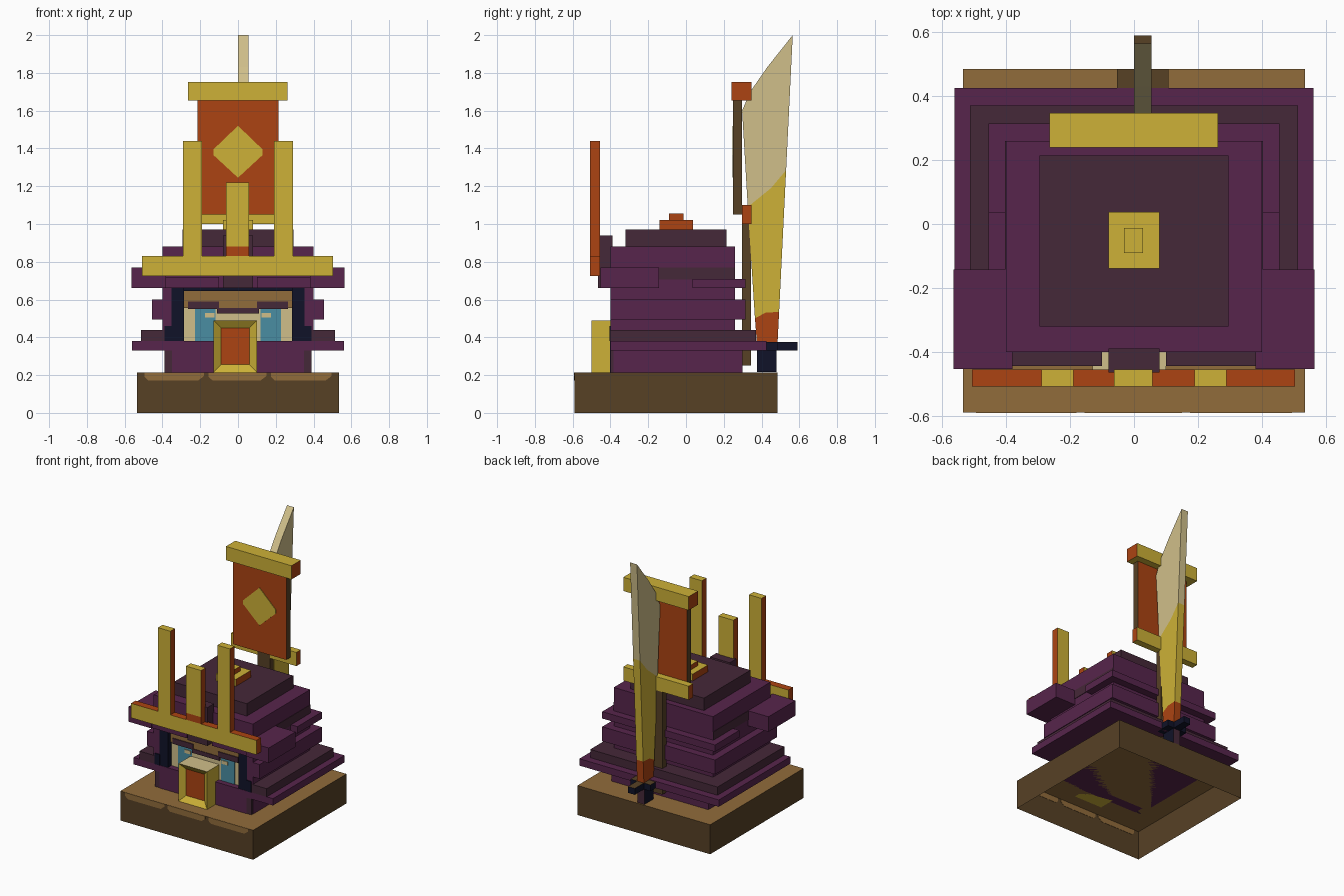
import bpy, bmesh
from mathutils import Vector

cube = bpy.data.objects.get("Cube")
if cube:
    bpy.data.objects.remove(cube, do_unlink=True)


def linear(c):
    c /= 255
    return c / 12.92 if c <= 0.04045 else ((c + 0.055) / 1.055) ** 2.4


def material(name, r, g, b):
    m = bpy.data.materials.new(name)
    col = (linear(r), linear(g), linear(b), 1)
    m.use_nodes = True
    m.diffuse_color = col
    bsdf = next(n for n in m.node_tree.nodes if n.type == 'BSDF_PRINCIPLED')
    bsdf.inputs["Base Color"].default_value = col
    return m


GOLD = material("gold", 205, 177, 55)
ORANGE = material("burnt_orange", 172, 68, 18)
PURPLE = material("purple", 87, 37, 76)
PLUM = material("dark_plum", 69, 40, 56)
NAVY = material("navy", 16, 18, 40)
TAN = material("tan_brown", 145, 108, 59)
BROWN = material("dark_brown", 87, 65, 37)
CREAM = material("cream", 208, 191, 138)
TEAL = material("teal", 74, 141, 162)


def finish(name, bm, mat, rules):
    """Colour faces by the direction they point in, then link the object."""
    bmesh.ops.recalc_face_normals(bm, faces=bm.faces)
    mesh = bpy.data.meshes.new(name)
    mesh.materials.append(mat)
    ways = {"x": (1, 0, 0), "-x": (-1, 0, 0), "y": (0, 1, 0),
            "-y": (0, -1, 0), "z": (0, 0, 1), "-z": (0, 0, -1)}
    for i, (way, m) in enumerate(rules.items(), 1):
        mesh.materials.append(m)
        for f in bm.faces:
            if f.normal.dot(Vector(ways[way])) > 0.9:
                f.material_index = i
    bm.to_mesh(mesh)
    bm.free()
    ob = bpy.data.objects.new(name, mesh)
    bpy.context.scene.collection.objects.link(ob)
    return ob


def prism(name, pts, axis, lo, hi, mat, rules={}):
    """Extrude a 2D outline along an axis (x: y,z / y: x,z / z: x,y)."""
    bm = bmesh.new()
    k = "xyz".index(axis)

    def place(p):
        v = list(p)
        v.insert(k, lo)
        return v
    face = bm.faces.new([bm.verts.new(place(p)) for p in pts])
    out = bmesh.ops.extrude_face_region(bm, geom=[face])
    shift = Vector((0, 0, 0))
    shift[k] = hi - lo
    bmesh.ops.translate(bm, vec=shift, verts=[g for g in out["geom"] if isinstance(g, bmesh.types.BMVert)])
    if len(bm.faces) == len(pts) + 1:
        bm.faces.new([v for v in bm.verts if abs(v.co[k] - lo) < 1e-6])
    return finish(name, bm, mat, rules)


def box(name, x, y, z, mat, rules={}):
    pts = [(x[0], y[0]), (x[1], y[0]), (x[1], y[1]), (x[0], y[1])]
    return prism(name, pts, "z", z[0], z[1], mat, rules)


def pair(name, x, y, z, mat, rules={}):
    box("left_" + name, x, y, z, mat, rules)
    box("right_" + name, (-x[1], -x[0]), y, z, mat, rules)


def tier(name, hx, back, z, mat, front=-0.40, rules={}):
    """Helmet layer with an opening at the front for the face."""
    n, d = 0.35, -0.34
    pts = [(-hx, front), (-n, front), (-n, d), (n, d), (n, front),
           (hx, front), (hx, back), (-hx, back)]
    prism(name, pts, "z", z[0], z[1], mat, rules)


# Hollow wooden base, open underneath
base = box("base", (-0.535, 0.535), (-0.59, 0.485), (0, 0.215), BROWN, {"z": TAN})
bm = bmesh.new()
bm.from_mesh(base.data)
bmesh.ops.delete(bm, geom=[f for f in bm.faces if f.normal.z < -0.9], context='FACES_ONLY')
bm.to_mesh(base.data)
bm.free()

# Worn edge patches on the base front
for i, (a, b) in enumerate([(-0.495, -0.18), (-0.155, 0.15), (0.175, 0.495)]):
    prism("base_patch_%d" % i, [(a, 0.214), (a, 0.19), (a + 0.02, 0.172), (b - 0.03, 0.172),
          (b, 0.195), (b, 0.214)], "y", -0.592, -0.588, TAN)

# Neck and jaw
box("neck_guard", (-0.39, 0.39), (-0.385, 0.30), (0.215, 0.33), PURPLE, {"-y": PLUM})
pair("jaw_edge", (0.345, 0.388), (-0.40, -0.38), (0.215, 0.33), PLUM)
box("jaw", (-0.35, 0.35), (-0.403, -0.33), (0.215, 0.38), PURPLE)

# Stacked helmet tiers
tier("lower_flange", 0.562, 0.425, (0.33, 0.38), PURPLE)
tier("second_flange", 0.513, 0.37, (0.38, 0.44), PLUM, -0.402)
tier("helmet_wall", 0.40, 0.26, (0.38, 0.66), PURPLE)
tier("middle_flange", 0.455, 0.315, (0.495, 0.60), PURPLE)
box("helmet_crown", (-0.40, 0.40), (-0.40, 0.26), (0.66, 0.88), PURPLE)
box("rear_flange", (-0.455, 0.455), (0.035, 0.315), (0.66, 0.71), PURPLE)
pair("side_band", (0.398, 0.403), (-0.145, 0.26), (0.705, 0.77), PLUM)
box("helmet_cap", (-0.295, 0.295), (-0.32, 0.215), (0.88, 0.97), PLUM)

# Front brim
pair("brim_wing", (0.38, 0.565), (-0.453, -0.143), (0.66, 0.77), PURPLE)
pair("brim_front", (0.10, 0.38), (-0.445, -0.39), (0.66, 0.72), PURPLE, {"z": PLUM})
box("brim_center", (-0.08, 0.08), (-0.465, -0.39), (0.66, 0.94), PLUM)

# Top ornament
box("knob_base", (-0.08, 0.08), (-0.14, 0.037), (0.97, 1.02), ORANGE, {"z": GOLD, "-y": GOLD, "y": GOLD})
box("knob_tip", (-0.032, 0.028), (-0.09, -0.012), (1.02, 1.055), ORANGE, {"z": GOLD, "-y": GOLD, "y": GOLD})

# Face inside the opening
pair("cheek_lining", (0.285, 0.352), (-0.401, -0.335), (0.38, 0.66), NAVY)
pair("cheek_corner", (0.35, 0.39), (-0.406, -0.40), (0.38, 0.46), NAVY)
box("face", (-0.30, 0.30), (-0.36, -0.33), (0.38, 0.56), CREAM)
box("forehead", (-0.285, 0.285), (-0.37, -0.33), (0.555, 0.645), TAN)
box("lining_top", (-0.30, 0.30), (-0.39, -0.33), (0.645, 0.665), NAVY)
pair("brow", (0.10, 0.265), (-0.376, -0.355), (0.55, 0.59), PLUM)
box("brow_bridge", (-0.11, 0.11), (-0.374, -0.355), (0.525, 0.555), PLUM)
pair("eye", (0.118, 0.227), (-0.364, -0.357), (0.38, 0.55), TEAL)
pair("eye_glint", (0.125, 0.175), (-0.368, -0.362), (0.505, 0.53), CREAM)

# Mouth frame with a sunken panel
mouth = box("mouth_frame", (-0.13, 0.10), (-0.50, -0.36), (0.215, 0.49), GOLD, {"z": CREAM})
mouth.data.materials.append(ORANGE)
bm = bmesh.new()
bm.from_mesh(mouth.data)
bm.normal_update()
panel = next(f for f in bm.faces if f.normal.y < -0.9)
bmesh.ops.inset_region(bm, faces=[panel], thickness=0.057)
bmesh.ops.translate(bm, vec=(0, 0.03, 0), verts=panel.verts[:])
panel.material_index = 2
bm.to_mesh(mouth.data)
bm.free()

# Forehead crest
SIDES = {"x": ORANGE, "-x": ORANGE}
Y = (-0.508, -0.455)
box("crest_bar", (-0.507, 0.503), Y, (0.725, 0.83), GOLD, {**SIDES, "z": ORANGE})
pair("crest_post", (0.19, 0.29), Y, (0.83, 1.44), GOLD, SIDES)
box("crest_center_foot", (-0.063, 0.058), Y, (0.83, 0.88), ORANGE)
box("crest_center", (-0.063, 0.058), Y, (0.88, 1.22), GOLD, SIDES)

# Banner
box("banner_pole", (-0.05, 0.05), (0.296, 0.343), (0.25, 1.05), BROWN)
box("banner_cloth", (-0.215, 0.215), (0.25, 0.296), (1.05, 1.66), ORANGE, {"x": BROWN, "-x": BROWN})
box("banner_top_bar", (-0.265, 0.263), (0.24, 0.347), (1.653, 1.753), GOLD, SIDES)
box("banner_low_bar", (-0.265, 0.263), (0.296, 0.347), (1.0, 1.10), GOLD, SIDES)
prism("banner_diamond", [(0, 1.245), (0.13, 1.365), (0.13, 1.395), (0, 1.52),
      (-0.13, 1.395), (-0.13, 1.365)], "y", 0.246, 0.252, GOLD)

# Sword on the back
X0, X1 = 0.0, 0.055
box("sword_grip", (X0, X1), (0.375, 0.48), (0.217, 0.33), NAVY, {"y": PLUM, "-z": PLUM})
box("sword_guard", (-0.053, 0.108), (0.375, 0.485), (0.33, 0.376), NAVY, {"z": BROWN})
box("guard_spur", (X0, X1), (0.48, 0.59), (0.33, 0.376), NAVY, {"z": BROWN})
prism("blade_root", [(0.375, 0.376), (0.485, 0.376), (0.493, 0.535), (0.42, 0.53), (0.365, 0.50)],
      "x", X0, X1, ORANGE)
prism("blade_lower", [(0.365, 0.50), (0.42, 0.53), (0.493, 0.535), (0.53, 1.285),
      (0.45, 1.19), (0.327, 1.09)], "x", X0, X1, GOLD)
prism("blade_upper", [(0.327, 1.09), (0.45, 1.19), (0.53, 1.285), (0.565, 2.0),
      (0.43, 1.83), (0.34, 1.70), (0.297, 1.60)], "x", X0, X1, CREAM)
